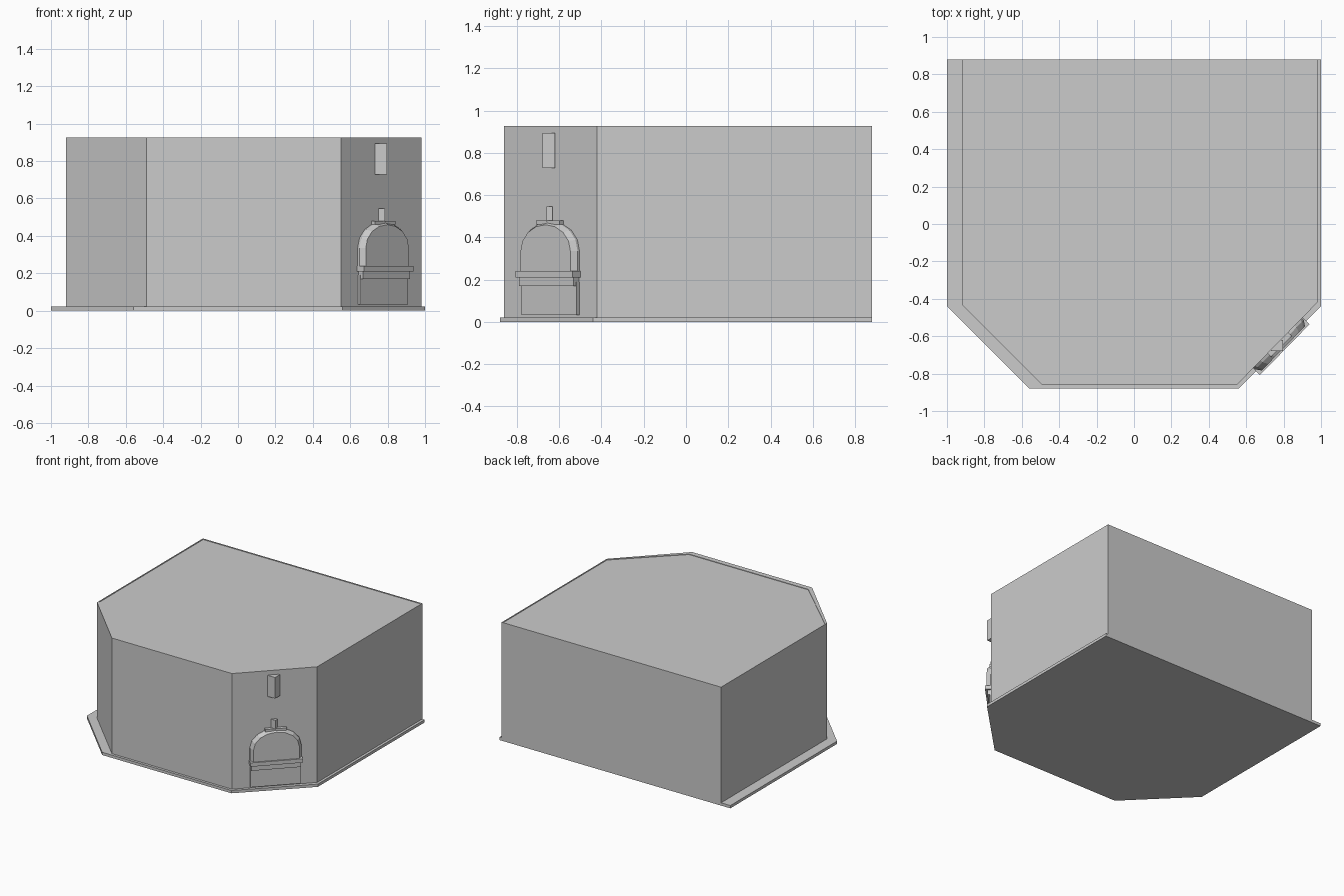
import bpy, bmesh, math
from mathutils import Vector

if "Cube" in bpy.data.objects:
    bpy.data.objects.remove(bpy.data.objects["Cube"])

def make(name, bm):
    bmesh.ops.recalc_face_normals(bm, faces=bm.faces)
    me = bpy.data.meshes.new(name)
    bm.to_mesh(me)
    bm.free()
    ob = bpy.data.objects.new(name, me)
    bpy.context.collection.objects.link(ob)
    return ob

def loft(name, lower, upper):
    """Closed solid between two matching outlines of 3D points."""
    bm = bmesh.new()
    a = [bm.verts.new(p) for p in lower]
    b = [bm.verts.new(p) for p in upper]
    n = len(a)
    bm.faces.new(a)
    bm.faces.new(b)
    for i in range(n):
        j = (i + 1) % n
        bm.faces.new((a[i], a[j], b[j], b[i]))
    return make(name, bm)

def prism(name, outline, z0, z1):
    return loft(name, [(x, y, z0) for x, y in outline], [(x, y, z1) for x, y in outline])

def rect(x0, x1, y0, y1):
    return [(x0, y0), (x1, y0), (x1, y1), (x0, y1)]

# Floor slab with two chamfered front corners
prism("floor_slab", [(-1, .88), (-1, -.44), (-.56, -.88), (.56, -.88), (1, -.44), (1, .88)], 0, .022)

# Building body with a very shallow sunken roof
outer = [(-.92, .88), (-.92, -.43), (-.49, -.86), (.55, -.86), (.98, -.42), (.98, .88)]
inner = [(-.912, .872), (-.912, -.415), (-.485, -.82), (.548, -.82), (.972, -.41), (.972, .872)]
body = prism("building_body", outer, .022, .927)
bm = bmesh.new()
bm.from_mesh(body.data)
top = max(bm.faces, key=lambda f: f.calc_center_median().z)
bmesh.ops.delete(bm, geom=[top], context='FACES_ONLY')
bm.verts.ensure_lookup_table()
rim = [bm.verts[i + 6] for i in range(6)]
lip = [bm.verts.new((x, y, .927)) for x, y in inner]
low = [bm.verts.new((x, y, .923)) for x, y in inner]
for r, s in ((rim, lip), (lip, low)):
    for i in range(6):
        j = (i + 1) % 6
        bm.faces.new((r[i], r[j], s[j], s[i]))
bm.faces.new(low)
bmesh.ops.recalc_face_normals(bm, faces=bm.faces)
bm.to_mesh(body.data)
bm.free()

# Oven frame: u runs along the angled wall, d is distance out from it
U = Vector((.43, .44, 0)).normalized()
N = Vector((U.y, -U.x, 0))
O = Vector((.77, -.637, 0))

def place(u, d, z):
    return O + U * u + N * d + Vector((0, 0, z))

def wall_block(name, half, depth, z0, z1):
    pts = [(-half, -.01), (half, -.01), (half, depth), (-half, depth)]
    return loft(name, [place(u, d, z0) for u, d in pts], [place(u, d, z1) for u, d in pts])

# Oven base, ledge and mantel
wall_block("oven_base", .183, .016, .033, .19)
wall_block("oven_ledge", .18, .034, .17, .213)
wall_block("oven_mantel", .19, .05, .21, .24)

# Bevelled dome front
def arch(half, top, depth):
    spring = .335
    pts = [(half, .238)]
    for i in range(9):
        a = math.pi * i / 8
        pts.append((half * math.cos(a), spring + (top - spring) * math.sin(a)))
    pts.append((-half, .238))
    return [place(u, depth, z) for u, z in pts]

loft("oven_dome", arch(.185, .475, -.01), arch(.185, .475, .012))
loft("oven_dome_face", arch(.185, .475, .012), arch(.165, .46, .04))

# Dome cap, chimney pipe and upper vent block
wall_block("dome_cap", .078, .025, .462, .48)
prism("chimney_pipe", rect(.75, .785, -.66, -.632), .475, .547)
prism("upper_vent", rect(.733, .797, -.68, -.62), .728, .893)
